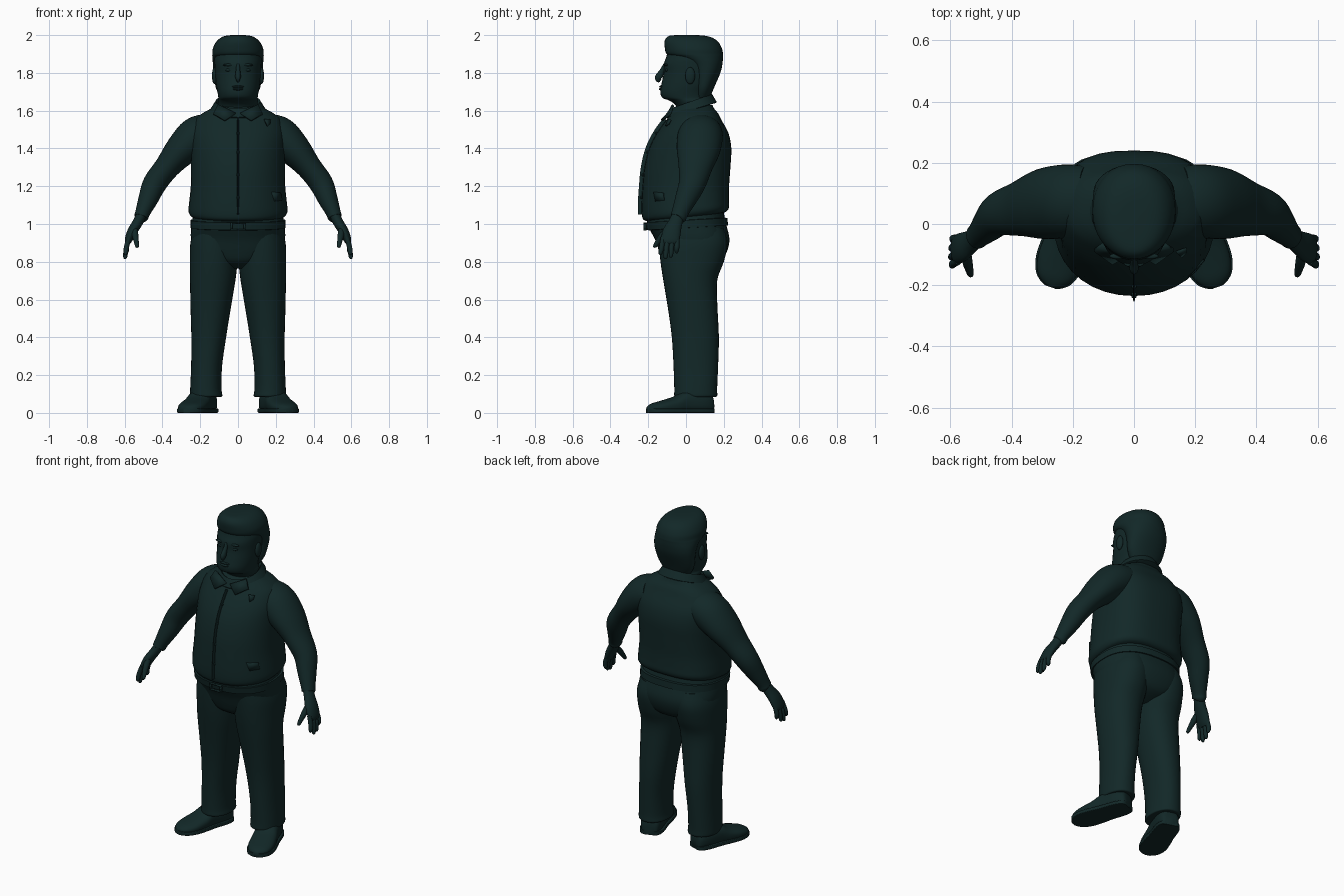
import bpy, bmesh, math
from mathutils import Vector

mat = bpy.data.materials.new("dark teal")
mat.diffuse_color = (0.006, 0.021, 0.021, 1)


def finish(name, bm, mirror=False, angle=45):
    bmesh.ops.recalc_face_normals(bm, faces=bm.faces)
    me = bpy.data.meshes.new(name)
    bm.to_mesh(me)
    bm.free()
    me.materials.append(mat)
    ob = bpy.data.objects.new(name, me)
    bpy.context.collection.objects.link(ob)
    if mirror:
        ob.modifiers.new("mirror", 'MIRROR').use_mirror_merge = False
    bpy.ops.object.select_all(action='DESELECT')
    ob.select_set(True)
    bpy.context.view_layer.objects.active = ob
    bpy.ops.object.shade_smooth_by_angle(angle=math.radians(angle))
    return ob


def smooth_rows(rows, k):
    """Catmull-Rom interpolation of section parameters."""
    out = []
    for i in range(len(rows) - 1):
        p0, p1, p2 = rows[max(i - 1, 0)], rows[i], rows[i + 1]
        p3 = rows[min(i + 2, len(rows) - 1)]
        for j in range(k):
            t = j / k
            out.append([0.5 * (2 * b + (c - a) * t + (2 * a - 5 * b + 4 * c - d) * t * t
                        + (3 * b - a - 3 * c + d) * t ** 3) for a, b, c, d in zip(p0, p1, p2, p3)])
    return out + [list(rows[-1])]


def loft(name, rings, ef=2.0, eb=2.0, mirror=False, n=36):
    """Skin superelliptic rings given as (centre, u, v)."""
    bm = bmesh.new()
    loops = []
    for c, u, v in rings:
        loop = []
        for i in range(n):
            a = 2 * math.pi * i / n
            ca, sa = math.cos(a), math.sin(a)
            e = 2 / (ef if sa < 0 else eb)
            loop.append(bm.verts.new(c + u * math.copysign(abs(ca) ** e, ca)
                                     + v * math.copysign(abs(sa) ** e, sa)))
        loops.append(loop)
    for a, b in zip(loops, loops[1:]):
        for i in range(n):
            j = (i + 1) % n
            bm.faces.new((a[i], a[j], b[j], b[i]))
    bm.faces.new(loops[0])
    bm.faces.new(loops[-1])
    return finish(name, bm, mirror)


def upright(name, rows, ef=2.0, eb=2.0, mirror=False, k=4):
    """Rows: z, centre x, half width, front y, back y, tilt."""
    loft(name, [(Vector((cx, (f + b) / 2, z)), Vector((rx, 0, 0)), Vector((0, (b - f) / 2, t)))
                for z, cx, rx, f, b, t in smooth_rows(rows, k)], ef, eb, mirror)


def tube(name, rows, mirror=False, k=4, n=24):
    """Rows: x, y, z, radius across, radius along y."""
    rows = smooth_rows(rows, k)
    rings = []
    for i, r in enumerate(rows):
        t = Vector(rows[min(i + 1, len(rows) - 1)][:3]) - Vector(rows[max(i - 1, 0)][:3])
        u = Vector((0, 1, 0)).cross(t).normalized()
        rings.append((Vector(r[:3]), u * r[3], t.cross(u).normalized() * r[4]))
    loft(name, rings, mirror=mirror, n=n)


def blob(name, loc, size, mirror=False):
    bm = bmesh.new()
    bmesh.ops.create_uvsphere(bm, u_segments=20, v_segments=12, radius=1)
    for v in bm.verts:
        v.co = Vector(a * b for a, b in zip(v.co, size)) + Vector(loc)
    return finish(name, bm, mirror)


def plate(name, pts, thick, mirror=False):
    bm = bmesh.new()
    bm.faces.new([bm.verts.new(p) for p in pts])
    ob = finish(name, bm, mirror)
    m = ob.modifiers.new("thick", 'SOLIDIFY')
    m.thickness, m.offset = thick, 0


# jacket body with a gathered hem
torso = [(1.035, 0, .235, -.20, .19, .022), (1.045, 0, .252, -.225, .215, .022),
         (1.07, 0, .262, -.234, .228, .02), (1.12, 0, .258, -.235, .228, .01),
         (1.2, 0, .25, -.23, .228, 0), (1.3, 0, .248, -.22, .235, 0),
         (1.4, 0, .25, -.195, .24, 0), (1.48, 0, .25, -.155, .225, 0),
         (1.55, 0, .228, -.105, .188, 0), (1.585, 0, .19, -.08, .17, 0),
         (1.61, 0, .145, -.055, .15, 0), (1.63, 0, .11, -.04, .14, 0)]
upright("jacket", torso, 2.1, 2.7)
tube("front_placket", [(0, r[3] + .001, r[0] + (-.02 if r[0] < 1.1 else 0), .004, .02)
                       for r in torso[2:9]])
for i in range(4):
    z, y = [(1.14, -.237), (1.26, -.229), (1.38, -.205), (1.48, -.158)][i]
    blob("jacket_button", (0, y, z), (.009, .006, .009))

# sleeves
tube("sleeve", [(.15, .08, 1.49, .095, .11), (.22, .075, 1.462, .105, .12),
                (.30, .065, 1.39, .088, .115), (.375, .05, 1.302, .067, .09),
                (.44, .033, 1.215, .063, .072), (.474, 0, 1.135, .053, .058),
                (.505, -.032, 1.06, .039, .044), (.513, -.04, 1.035, .037, .042),
                (.515, -.043, 1.03, .026, .03)], True, n=36)

# hands
tube("palm", [(.505, -.035, 1.06, .028, .034), (.53, -.055, 1.01, .027, .037),
              (.56, -.075, .96, .026, .048), (.58, -.083, .915, .02, .048),
              (.584, -.085, .895, .012, .042)], True)
for i, tip in enumerate([(.594, -.135, .835), (.597, -.108, .815), (.596, -.08, .822), (.588, -.05, .845)]):
    y = -.122 + .025 * i
    tube("finger", [(.575, y, .93, .012, .012), (.59, (y + tip[1]) / 2, .88, .0135, .0135),
                    (tip[0], tip[1], tip[2] + .012, .011, .011), (*tip, .004, .004)], True, n=12)
tube("thumb", [(.548, -.085, .985, .014, .016), (.545, -.12, .945, .017, .018),
               (.538, -.15, .905, .013, .014), (.534, -.165, .882, .01, .01),
               (.533, -.168, .875, .004, .004)], True, n=14)

# trousers
upright("trouser_seat", [(.765, 0, .05, -.06, .10, 0), (.80, 0, .15, -.115, .18, 0),
                         (.85, 0, .225, -.14, .215, 0), (.92, 0, .249, -.165, .23, 0),
                         (1.0, 0, .246, -.205, .212, 0), (1.06, 0, .235, -.2, .2, 0)], 2.3, 2.5)
upright("trouser_leg", [(.085, .168, .075, -.05, .15, 0), (.09, .168, .085, -.062, .165, 0),
                        (.13, .17, .083, -.062, .165, 0), (.25, .166, .082, -.066, .17, 0),
                        (.4, .155, .092, -.075, .174, 0), (.55, .145, .106, -.095, .167, 0),
                        (.7, .134, .12, -.12, .165, 0), (.8, .129, .126, -.135, .2, 0),
                        (.9, .125, .127, -.145, .22, 0), (.98, .12, .11, -.15, .2, 0)], 2.2, 2.2, True)

# belt and buckle
upright("belt", [(.978, 0, .24, -.19, .2, .012), (.98, 0, .252, -.208, .222, .012),
                 (1.02, 0, .252, -.216, .22, .012), (1.022, 0, .24, -.2, .2, .012)], 2.3, 2.5, k=1)
for s in (-1, 1):
    plate("buckle_bar", [(-.04, -.217, .987 + s * .022), (.04, -.217, .987 + s * .022),
                         (.04, -.217, .987 + s * .014), (-.04, -.217, .987 + s * .014)], .014)
    plate("buckle_side", [(s * .04, -.217, .965), (s * .03, -.217, .965),
                          (s * .03, -.217, 1.009), (s * .04, -.217, 1.009)], .014)

# shoes, turned outwards
heel, toe = Vector((.155, .14, 0)), Vector((.272, -.207, 0))
d = (toe - heel).normalized()
side = Vector((-d.y, d.x, 0))
shoe = smooth_rows([(0, .03, .06), (.012, .05, .10), (.06, .064, .12), (.15, .066, .12),
                    (.21, .072, .088), (.28, .073, .066), (.33, .058, .052),
                    (.355, .035, .04), (.366, .012, .03)], 4)
loft("shoe_upper", [(heel + d * s + Vector((0, 0, h / 2)), side * w, Vector((0, 0, h / 2)))
                    for s, w, h in shoe], 3, 2.3, True)
loft("shoe_sole", [(heel + d * s + Vector((0, 0, .012)), side * (w + .006), Vector((0, 0, .012)))
                   for s, w, h in shoe], 9, 9, True)

# head and neck
upright("head", [(1.55, 0, .10, -.03, .12, 0), (1.62, 0, .105, -.05, .125, 0),
                 (1.652, 0, .106, -.085, .125, 0), (1.668, 0, .104, -.125, .125, 0),
                 (1.70, 0, .109, -.136, .13, 0), (1.74, 0, .116, -.13, .15, 0),
                 (1.80, 0, .121, -.118, .165, 0), (1.845, 0, .124, -.118, .175, 0),
                 (1.88, 0, .124, -.106, .175, 0), (1.93, 0, .11, -.09, .165, 0),
                 (1.97, 0, .08, -.06, .13, 0)], 2.1, 2.1)
upright("hair", [(1.67, 0, .09, .04, .128, 0), (1.72, 0, .117, .04, .148, 0),
                 (1.80, 0, .129, .03, .182, 0), (1.85, 0, .133, .0, .193, 0),
                 (1.885, 0, .136, -.07, .196, 0), (1.90, 0, .136, -.103, .196, 0),
                 (1.93, 0, .133, -.112, .19, 0), (1.965, 0, .115, -.114, .17, 0),
                 (1.988, 0, .088, -.102, .135, 0), (1.998, 0, .055, -.08, .09, 0),
                 (2.0, 0, .02, -.03, .04, 0)], 2.1, 2.1)

# face details
blob("ear", (.124, .022, 1.785), (.014, .026, .045), True)
blob("eye", (.046, -.099, 1.815), (.021, .012, .009), True)
blob("eyebrow", (.05, -.105, 1.842), (.03, .01, .007), True)
tube("nose", [(0, -.11, 1.845, .008, .01), (0, -.127, 1.81, .012, .013),
              (0, -.143, 1.78, .015, .02), (0, -.143, 1.765, .011, .018), (0, -.135, 1.758, .004, .008)])
blob("upper_lip", (0, -.13, 1.727), (.032, .012, .006))
blob("lower_lip", (0, -.131, 1.714), (.027, .013, .007))

# shirt collar with two points
upright("collar", [(1.585, 0, .10, -.07, .12, .03), (1.645, 0, .112, -.072, .132, .038),
                   (1.65, 0, .118, -.08, .138, .038), (1.605, 0, .146, -.104, .163, .04),
                   (1.6, 0, .14, -.1, .155, .04)], k=1)
plate("collar_point", [(.012, -.094, 1.585), (.07, -.128, 1.548), (.13, -.085, 1.583), (.105, -.068, 1.63)],
      .014, True)

# chest badge and torn jacket patch
plate("chest_badge", [(.138, -.092, 1.555), (.172, -.08, 1.552), (.17, -.092, 1.53), (.155, -.108, 1.518)], .009)
plate("torn_patch", [(.175, -.17, 1.17), (.225, -.12, 1.165), (.23, -.115, 1.125), (.19, -.16, 1.12)], .009)
